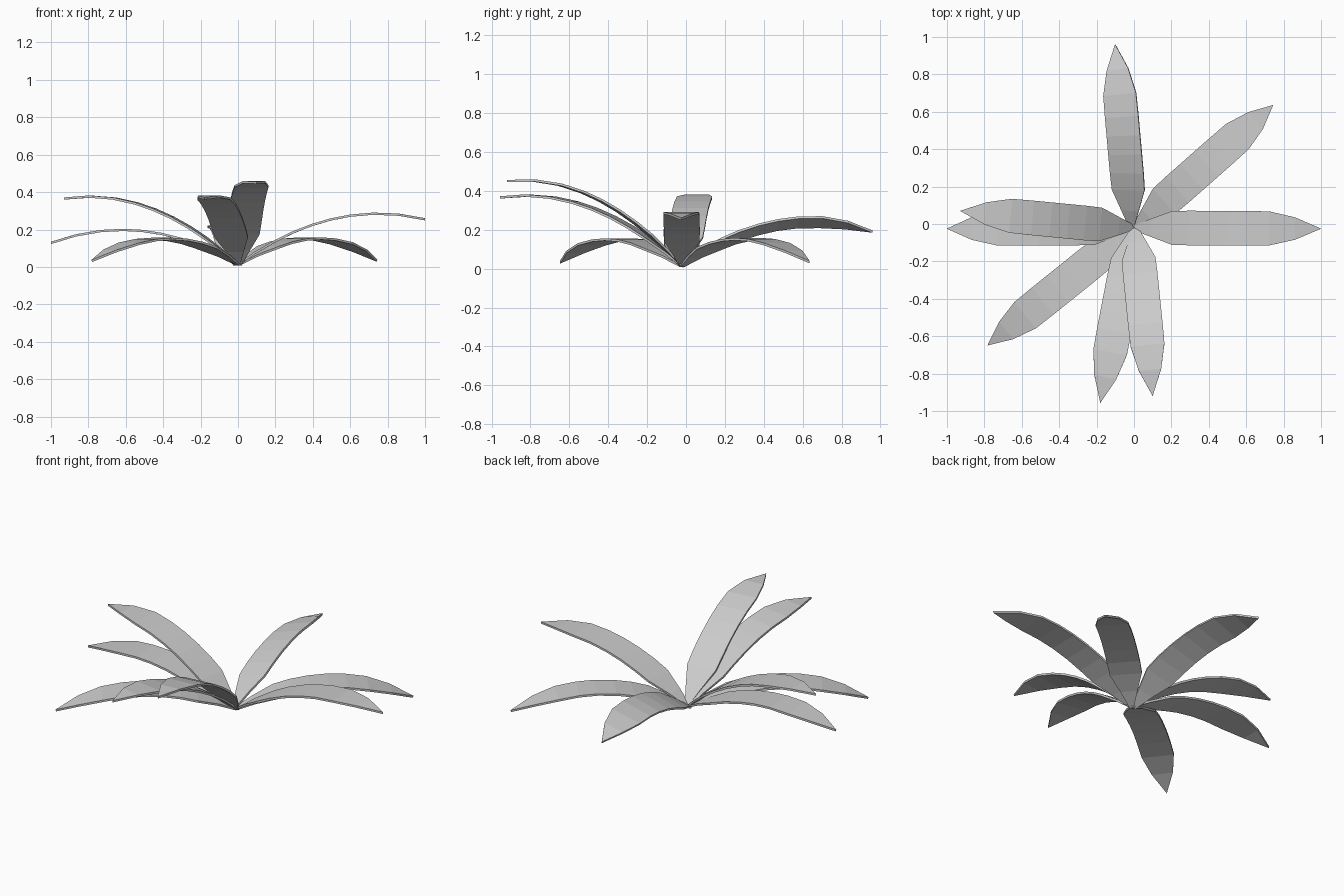
import bpy, bmesh, math
from mathutils import Vector

if "Cube" in bpy.data.objects:
    bpy.data.objects.remove(bpy.data.objects["Cube"])

BASE_Z = 0.013
THICK = 0.012
# leaf outline: (fraction of arc length, half width)
OUTLINE = [(0, 0.012), (0.105, 0.048), (0.225, 0.09), (0.32, 0.0925), (0.42, 0.0925),
           (0.52, 0.0925), (0.62, 0.0925), (0.735, 0.091), (0.865, 0.06)]


def arch_points(reach, peak_r, peak_z, fractions):
    """Sample a parabolic arch at fractions of its arc length."""
    def height(r):
        return BASE_Z + (peak_z - BASE_Z) * (1 - ((r - peak_r) / peak_r) ** 2)
    n = 400
    rs = [reach * i / n for i in range(n + 1)]
    arc = [0.0]
    for a, b in zip(rs, rs[1:]):
        arc.append(arc[-1] + math.hypot(b - a, height(b) - height(a)))
    out = []
    for f in fractions:
        i = next(k for k, s in enumerate(arc) if s >= f * arc[-1] - 1e-9)
        r = rs[i]
        slope = 2 * (peak_z - BASE_Z) * (peak_r - r) / peak_r ** 2
        out.append((r, height(r), slope))
    return out


def leaf(name, tip, peak_r, peak_z, base=(0, -0.02), roll=0.0):
    start = Vector((base[0], base[1], 0))
    run = Vector((tip[0], tip[1], 0)) - start
    out = run.normalized()
    right = Vector((out.y, -out.x, 0))
    pts = arch_points(run.length, peak_r, peak_z, [f for f, _ in OUTLINE] + [1.0])
    bm = bmesh.new()
    rows = []
    for (r, z, slope), (_, w) in zip(pts, OUTLINE):
        c = start + out * r + Vector((0, 0, z))
        up = (Vector((0, 0, 1)) - out * slope).normalized()
        side = right * math.cos(roll) + up * math.sin(roll)
        rows.append((bm.verts.new(c - side * w), bm.verts.new(c + side * w)))
    for (a, b), (c, d) in zip(rows, rows[1:]):
        bm.faces.new((a, b, d, c))
    end = bm.verts.new(start + run + Vector((0, 0, pts[-1][1])))
    bm.faces.new((rows[-1][0], rows[-1][1], end))
    bm.normal_update()
    me = bpy.data.meshes.new(name)
    bm.to_mesh(me)
    bm.free()
    ob = bpy.data.objects.new(name, me)
    bpy.context.collection.objects.link(ob)
    # leaf thickness
    mod = ob.modifiers.new("thickness", 'SOLIDIFY')
    mod.thickness = THICK
    mod.offset = 0


# eight leaves fanned around the centre
leaf("leaf_back", (-0.10, 0.96), 0.67, 0.24, (-0.012, -0.02), math.radians(16))
leaf("leaf_back_right", (0.743, 0.635), 0.515, 0.152)
leaf("leaf_right", (1.0, -0.025), 0.75, 0.285)
leaf("leaf_left_upper", (-0.93, 0.07), 0.80, 0.376)
leaf("leaf_left_lower", (-1.0, -0.025), 0.62, 0.198)
leaf("leaf_front_left", (-0.782, -0.648), 0.52, 0.15)
leaf("leaf_front_middle", (-0.18, -0.957), 0.82, 0.376)
leaf("leaf_front_upper", (0.10, -0.92), 0.82, 0.455, (0.008, -0.02))
